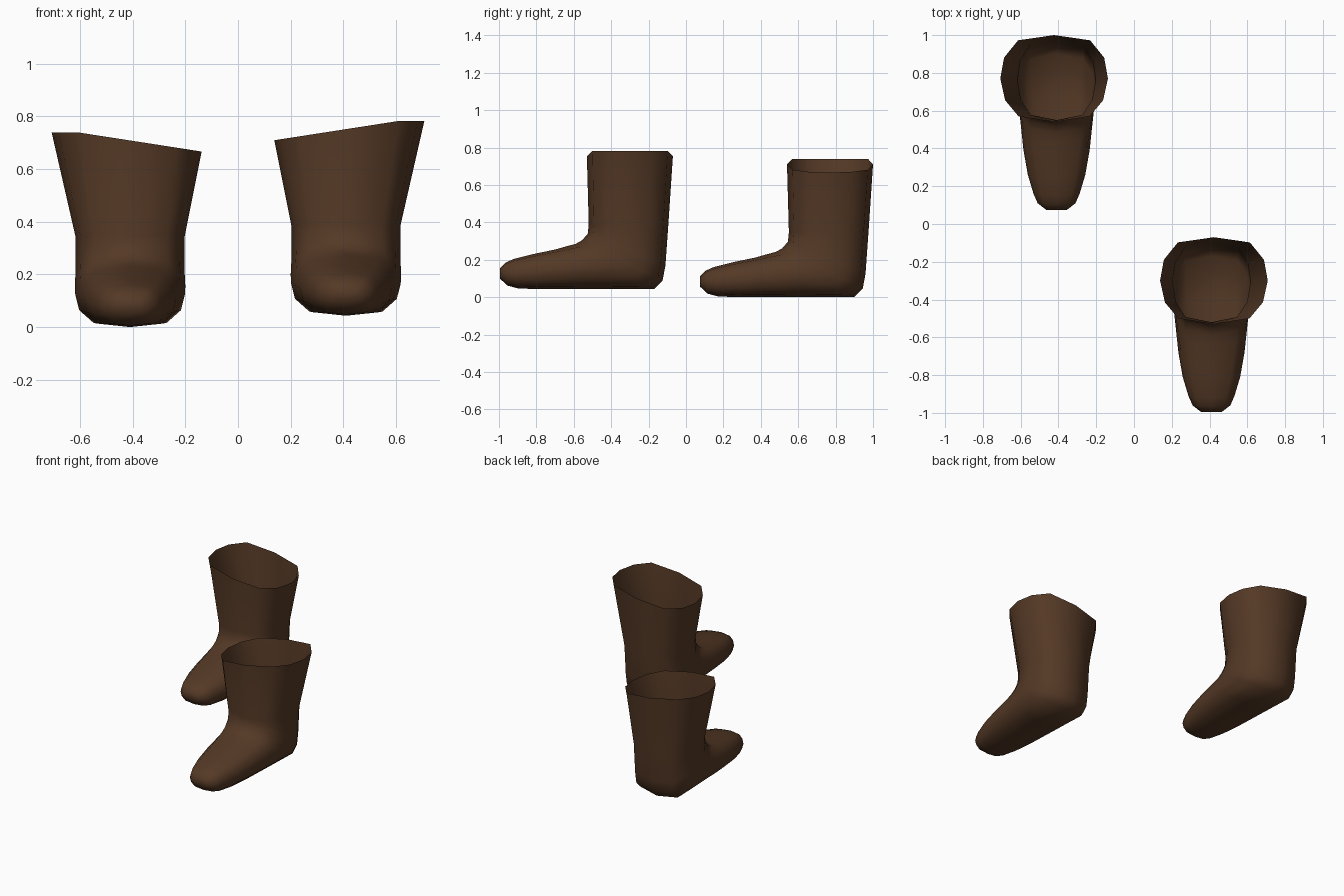
import bpy
import bmesh
from math import radians
from mathutils import Vector

cube = bpy.data.objects.get("Cube")
if cube:
    bpy.data.objects.remove(cube)

# Leather colour
leather = bpy.data.materials.new("dark brown leather")
leather.use_nodes = True
colour = (0.09, 0.041, 0.019, 1)
leather.diffuse_color = colour
bsdf = leather.node_tree.nodes["Principled BSDF"]
bsdf.inputs["Base Color"].default_value = colour
bsdf.inputs["Roughness"].default_value = 0.8

# Half of the twelve-sided section: (across, front/top -1 to back/bottom +1)
HALF = [(0, -1), (.66, -.87), (.91, -.5), (1, 0), (.93, .48), (.67, .88), (0, 1)]
SECTION = HALF + [(-u, v) for u, v in HALF[-2:0:-1]]

# Sections from rim to toe: front/top (y, z), back/bottom (y, z), half width
RINGS = [
    ((-.53, .75), (-.07, .75), .285),
    ((-.52, .39), (-.095, .38), .207),
    ((-.525, .34), (-.11, .17), .207),
    ((-.555, .305), (-.125, .09), .21),
    ((-.59, .285), (-.17, .045), .208),
    ((-.64, .272), (-.4, .043), .192),
    ((-.7, .255), (-.66, .043), .175),
    ((-.82, .23), (-.8, .043), .152),
    ((-.92, .205), (-.9, .048), .122),
    ((-.965, .185), (-.955, .062), .1),
    ((-.995, .155), (-.995, .1), .055),
]


def boot(name, side, shift):
    """Bend a tube of sections from the open rim round the heel to the toe."""
    bm = bmesh.new()
    loops = []
    for i, (front, back, width) in enumerate(RINGS):
        loop = []
        for u, v in SECTION:
            y, z = Vector(front).lerp(Vector(back), (v + 1) / 2)
            x = (.423 if i == 0 else .41) + u * width
            if i == 0:  # slanted rim, higher on the outside
                z = min(.71 + .155 * (x - .14), .783)
            loop.append(bm.verts.new(Vector((side * x, y, z)) + Vector(shift)))
        loops.append(loop)
    n = len(SECTION)
    for a, b in zip(loops, loops[1:]):
        for k in range(n):
            bm.faces.new((a[k], a[(k + 1) % n], b[(k + 1) % n], b[k]))
    bm.faces.new(loops[-1])  # toe tip
    bmesh.ops.recalc_face_normals(bm, faces=bm.faces)
    # An open shell may come out inside out: the toe tip must face forward
    bm.faces.ensure_lookup_table()
    if bm.faces[-1].normal.y > 0:
        bmesh.ops.reverse_faces(bm, faces=bm.faces)
    mesh = bpy.data.meshes.new(name)
    bm.to_mesh(mesh)
    bm.free()
    mesh.materials.append(leather)
    obj = bpy.data.objects.new(name, mesh)
    bpy.context.collection.objects.link(obj)
    bpy.ops.object.select_all(action='DESELECT')
    obj.select_set(True)
    bpy.context.view_layer.objects.active = obj
    bpy.ops.object.shade_smooth_by_angle(angle=radians(50))


# Left boot steps forward, right boot is its mirror image behind
boot("left_boot", 1, (0, 0, 0))
boot("right_boot", -1, (0, 1.07, -.043))
